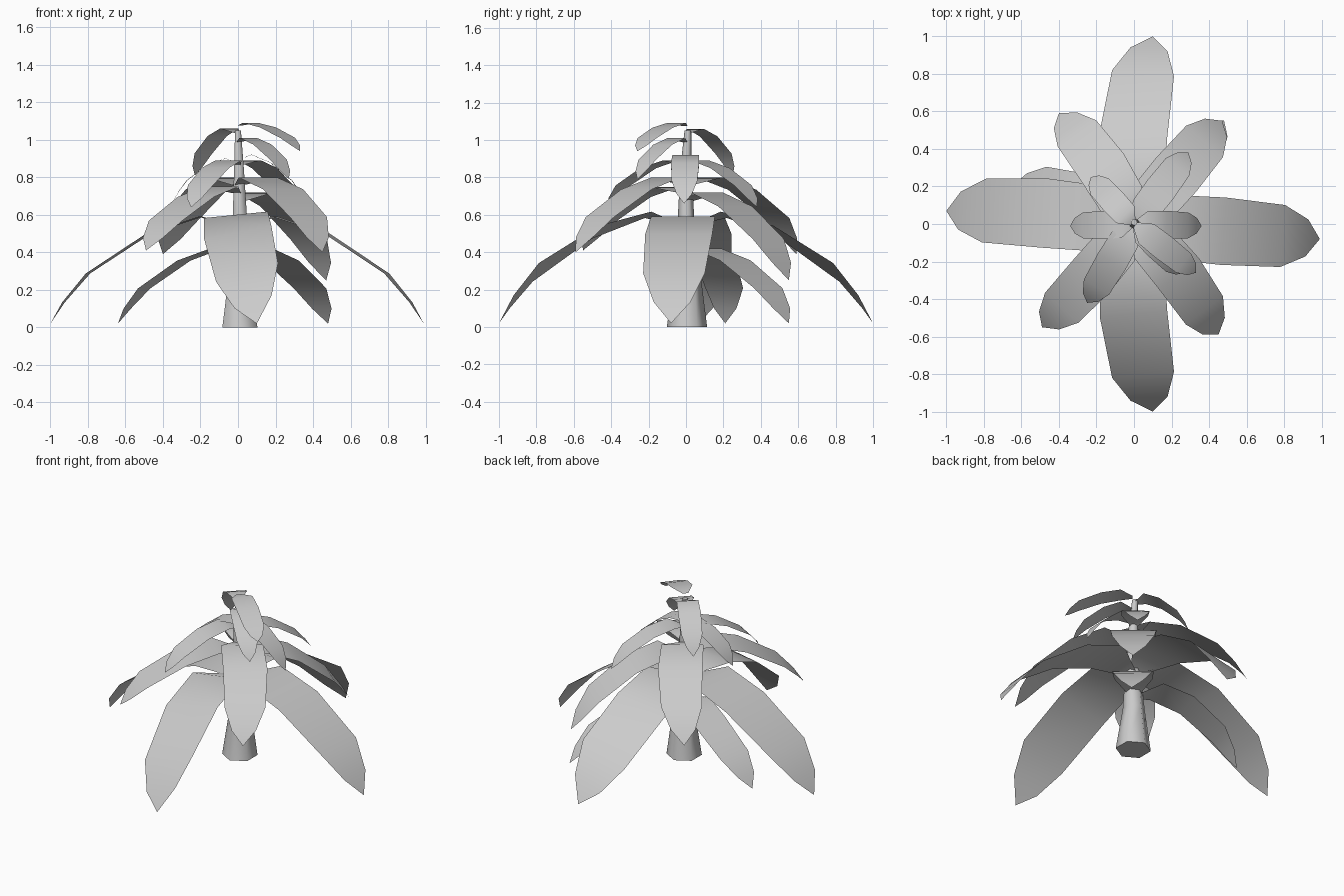
import bpy, bmesh
from mathutils import Vector

if "Cube" in bpy.data.objects:
    bpy.data.objects.remove(bpy.data.objects["Cube"])

# Shared leaf outline: (fraction of reach, fraction of full width, fraction of drop)
OUTLINE = [(0.02, 0.25, 0.90), (0.2, 0.95, 1.0), (0.48, 1.0, 0.84),
           (0.8, 0.92, 0.47), (0.93, 0.55, 0.2), (1.0, 0.0, 0.0)]


def finish(name, bm):
    me = bpy.data.meshes.new(name)
    bmesh.ops.recalc_face_normals(bm, faces=bm.faces)
    bm.to_mesh(me)
    bm.free()
    ob = bpy.data.objects.new(name, me)
    bpy.context.collection.objects.link(ob)
    bpy.ops.object.select_all(action='DESELECT')
    ob.select_set(True)
    bpy.context.view_layer.objects.active = ob
    bpy.ops.object.shade_smooth_by_angle(angle=1.15)
    return ob


def leaf(name, tip, peak, width, bow=0.0, roll=0.0):
    """Drooping leaf sheet from the stem to tip; peak is its highest z,
    bow curves it sideways and roll tilts its edges towards the tip."""
    x, y, z = tip
    side = Vector((-y, x, 0)).normalized()
    bm = bmesh.new()
    prev = None
    for t, w, h in OUTLINE:
        c = Vector((x * t, y * t, z + (peak - z) * h))
        c += side * bow * 4 * t * (1 - t)
        if w == 0:
            row = [bm.verts.new(c)]
        else:
            off = side * (width * w / 2) + Vector((0, 0, roll * w * (t + 0.1)))
            row = [bm.verts.new(c - off), bm.verts.new(c + off)]
        if prev:
            bm.faces.new([prev[0]] + row + [prev[1]])
        prev = row
    bmesh.ops.triangulate(bm, faces=bm.faces)
    ob = finish(name, bm)
    if ob.data.polygons[0].normal.z < 0:
        ob.data.flip_normals()


# Six-sided tapering stem, slightly bent
bm = bmesh.new()
prev = None
for cx, cy, z, r in [(0.01, 0.005, 0, 0.108), (0.01, 0.01, 0.28, 0.068),
                     (0.01, 0.0, 0.6, 0.043), (0.005, 0.0, 0.85, 0.03),
                     (0.0, 0.01, 1.05, 0.018)]:
    ring = bmesh.ops.create_circle(bm, cap_ends=z in (0, 1.05), segments=6,
                                   radius=r)['verts']
    for v in ring:
        v.co += Vector((cx, cy, z))
    if prev:
        for i in range(6):
            j = (i + 1) % 6
            bm.faces.new((prev[i], prev[j], ring[j], ring[i]))
    prev = ring
finish("stem", bm)

# Leaves by tier: (tip, peak height, width, sideways bow, edge tilt)
TIERS = {
    "low_leaf": [((-0.64, 0.21, 0.02), 0.42, 0.23, -0.06),
                 ((0.48, 0.55, 0.02), 0.42, 0.25)],
    "large_leaf": [((0.10, 1.0, 0.02), 0.60, 0.36, 0.05, -0.06),
                   ((0.10, -1.0, 0.02), 0.60, 0.36, -0.05, 0.06),
                   ((0.99, -0.08, 0.02), 0.59, 0.36),
                   ((-1.0, 0.07, 0.02), 0.59, 0.37, -0.025)],
    "middle_leaf": [((-0.40, 0.59, 0.39), 0.80, 0.27, -0.03),
                    ((0.45, -0.59, 0.40), 0.80, 0.27, 0.03),
                    ((-0.49, -0.55, 0.41), 0.75, 0.26, 0.015),
                    ((0.47, 0.55, 0.25), 0.72, 0.28)],
    "small_leaf": [((-0.25, -0.42, 0.64), 0.89, 0.17),
                   ((0.29, 0.38, 0.64), 0.89, 0.17),
                   ((0.36, -0.01, 0.66), 0.92, 0.15),
                   ((-0.34, -0.01, 0.68), 0.90, 0.15),
                   ((0.27, -0.26, 0.79), 1.01, 0.14)],
    "top_leaf": [((0.33, -0.26, 0.94), 1.09, 0.14),
                 ((-0.23, 0.25, 0.81), 1.06, 0.14)],
}
for tier, leaves in TIERS.items():
    for n, args in enumerate(leaves, 1):
        leaf(f"{tier}_{n}", *args)
